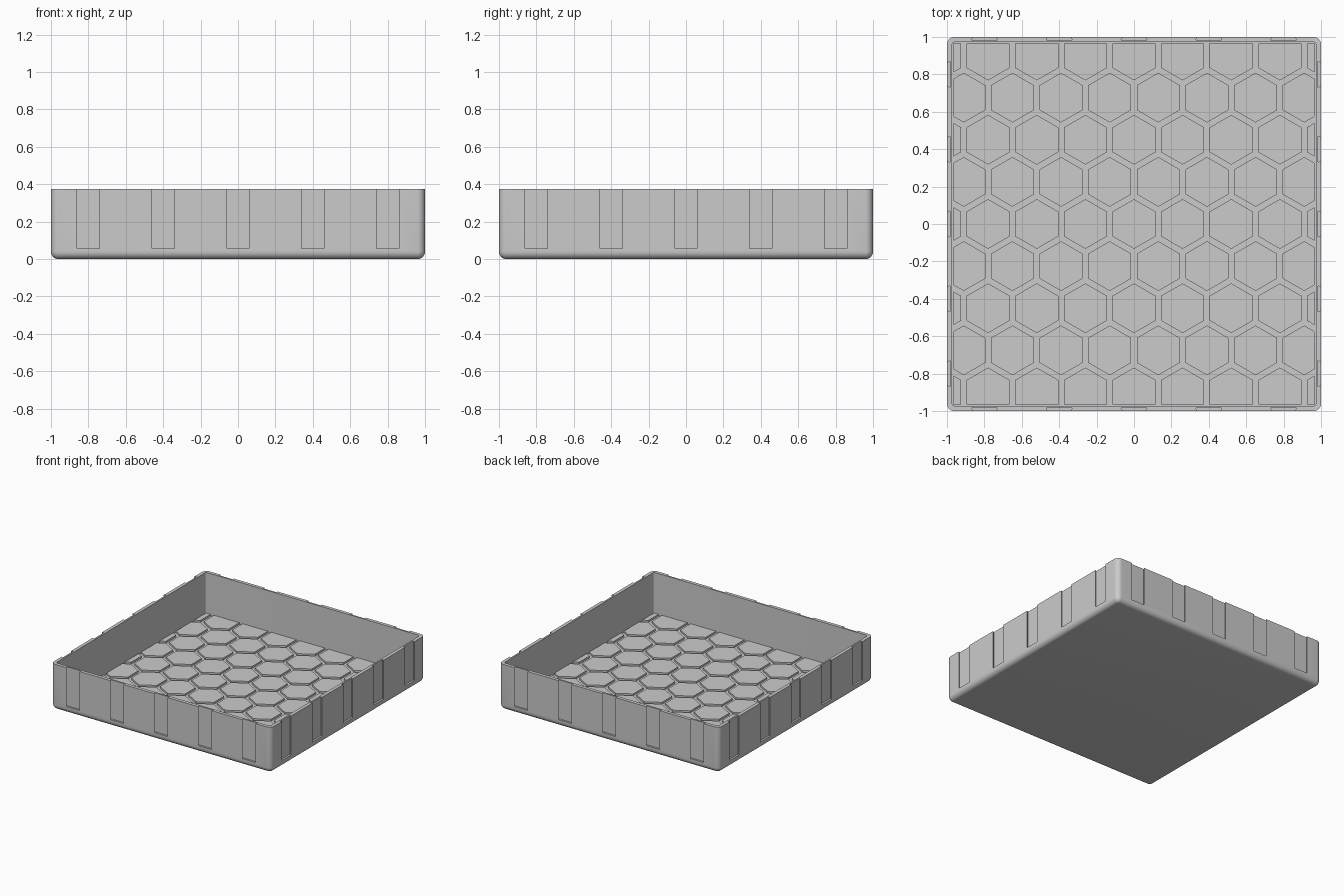
import bpy, bmesh, math
from mathutils import Vector

if "Cube" in bpy.data.objects:
    bpy.data.objects.remove(bpy.data.objects["Cube"])

H = 0.375        # tray height
R = 0.04         # outer edge radius
INNER = 0.972    # half width inside the walls
FLOOR = 0.03     # bottom of the floor grooves
TILE_TOP = 0.045
PITCH = 0.26     # spacing of the hexagons
GAP = 0.03

grey = bpy.data.materials.new("grey")
grey.use_nodes = True
colour = (0.6, 0.6, 0.6, 1)
grey.diffuse_color = colour
grey.node_tree.nodes["Principled BSDF"].inputs["Base Color"].default_value = colour


def finish(bm, name):
    bmesh.ops.recalc_face_normals(bm, faces=bm.faces)
    mesh = bpy.data.meshes.new(name)
    bm.to_mesh(mesh)
    bm.free()
    mesh.materials.append(grey)
    obj = bpy.data.objects.new(name, mesh)
    bpy.context.collection.objects.link(obj)
    return obj


def ring(bm, half, radius, z, steps=8):
    """Square outline with rounded corners."""
    verts = []
    for quarter in range(4):
        start = quarter * math.pi / 2
        centre = Vector((half - radius, half - radius, 0))
        for i in range(steps + 1):
            a = i / steps * math.pi / 2
            p = centre + Vector((math.cos(a), math.sin(a), 0)) * radius
            x = p.x * math.cos(start) - p.y * math.sin(start)
            y = p.x * math.sin(start) + p.y * math.cos(start)
            verts.append(bm.verts.new((x, y, z)))
    return verts


# Tray shell: rounded underside, outer wall, rim, inner wall, floor
bm = bmesh.new()
rings = []
for i in range(7):
    a = i / 6 * math.pi / 2
    inset = R * (1 - math.sin(a)) * 0.95
    rings.append(ring(bm, 1 - inset, R - inset, R * (1 - math.cos(a))))
rings.append(ring(bm, 1, R, H))
rings.append(ring(bm, INNER, 0.012, H))
rings.append(ring(bm, INNER, 0.012, FLOOR))
for low, high in zip(rings, rings[1:]):
    for i in range(len(low)):
        j = (i + 1) % len(low)
        bm.faces.new((low[i], low[j], high[j], high[i]))
bm.faces.new(rings[0])
bm.faces.new(rings[-1])
tray = finish(bm, "tray")

# Dovetail slots: five on each outer wall, open at the rim
bm = bmesh.new()
profile = [(-0.06, -1.02), (0.06, -1.02), (0.06, -1), (0.069, -0.985),
           (-0.069, -0.985), (-0.06, -1)]
for side in range(4):
    c, s = round(math.cos(side * math.pi / 2)), round(math.sin(side * math.pi / 2))
    for k in range(-2, 3):
        pts = [(x + k * 0.4, y) for x, y in profile]
        face = bm.faces.new([bm.verts.new((x * c - y * s, x * s + y * c, 0.055))
                             for x, y in pts])
        out = bmesh.ops.extrude_face_region(bm, geom=[face])
        bmesh.ops.translate(bm, vec=(0, 0, 0.4), verts=[
            v for v in out["geom"] if isinstance(v, bmesh.types.BMVert)])
cutter = finish(bm, "slot_cutter")
cutter.hide_render = True

cut = tray.modifiers.new("slots", "BOOLEAN")
cut.operation = "DIFFERENCE"
cut.solver = "EXACT"
cut.object = cutter
bpy.ops.object.select_all(action="DESELECT")
bpy.context.view_layer.objects.active = tray
tray.select_set(True)
bpy.ops.object.modifier_apply(modifier=cut.name)
bpy.data.objects.remove(cutter)
bpy.ops.object.shade_smooth_by_angle(angle=math.radians(30))

# Raised hexagon tiles on the floor, trimmed at the walls
bm = bmesh.new()
tile_radius = (PITCH - GAP) / math.sqrt(3)
for row in range(-5, 6):
    for col in range(-5, 6):
        cx = (col + (row % 2) / 2) * PITCH
        cy = row * PITCH * math.sqrt(3) / 2
        bm.faces.new([bm.verts.new((cx + tile_radius * math.sin(i * math.pi / 3),
                                    cy - tile_radius * math.cos(i * math.pi / 3),
                                    FLOOR)) for i in range(6)])
for normal in ((1, 0, 0), (-1, 0, 0), (0, 1, 0), (0, -1, 0)):
    bmesh.ops.bisect_plane(bm, geom=bm.verts[:] + bm.edges[:] + bm.faces[:],
                           plane_co=Vector(normal) * (INNER - 0.006),
                           plane_no=normal, clear_outer=True)
out = bmesh.ops.extrude_face_region(bm, geom=bm.faces[:])
bmesh.ops.translate(bm, vec=(0, 0, TILE_TOP - FLOOR), verts=[
    v for v in out["geom"] if isinstance(v, bmesh.types.BMVert)])
finish(bm, "floor_tiles")
